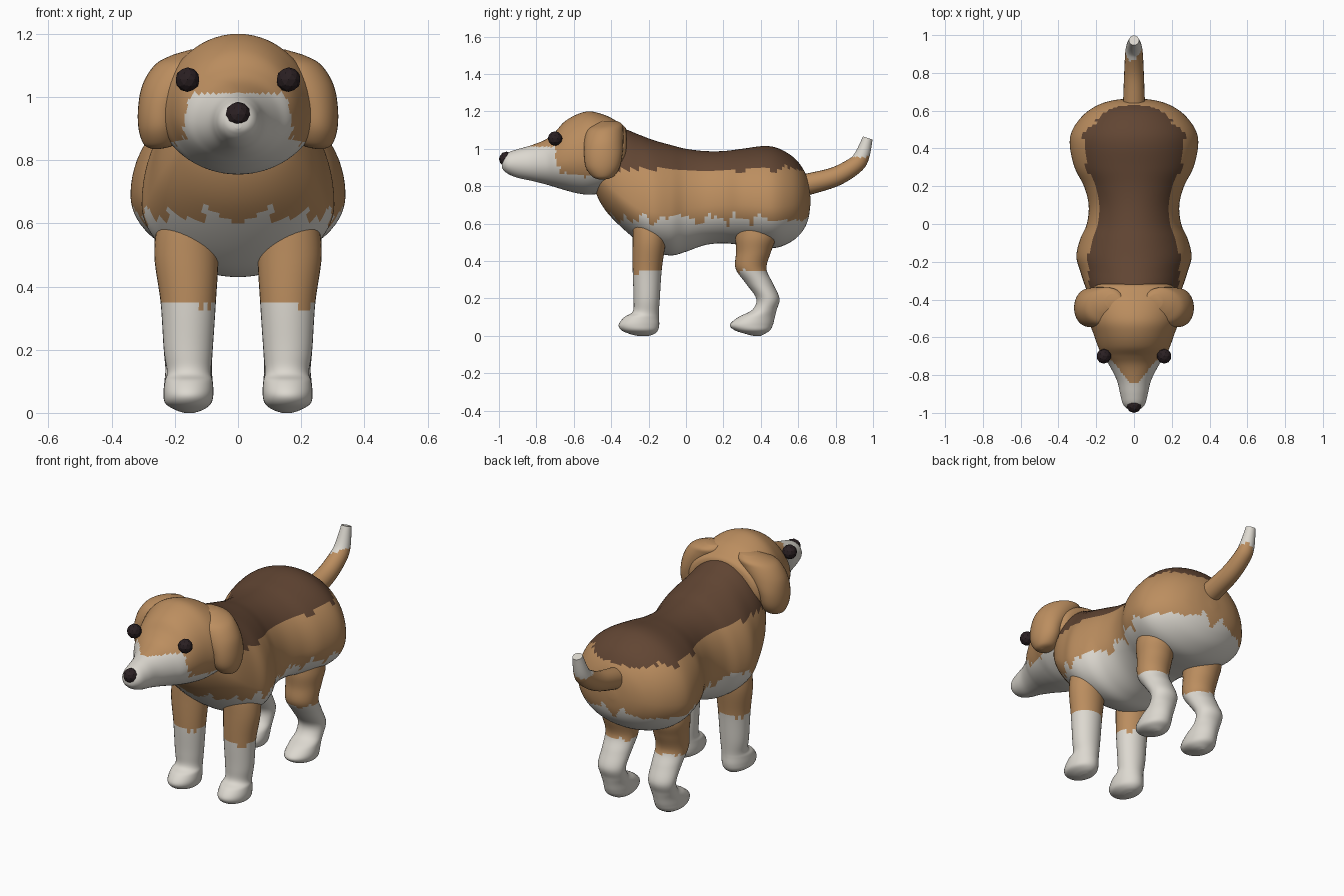
import bpy, bmesh, math
from mathutils import Vector

cube = bpy.data.objects.get("Cube")
if cube:
    bpy.data.objects.remove(cube, do_unlink=True)


def material(name, rgb):
    m = bpy.data.materials.new(name)
    m.use_nodes = True
    m.diffuse_color = (*rgb, 1)
    for node in m.node_tree.nodes:
        if node.type == 'BSDF_PRINCIPLED':
            node.inputs["Base Color"].default_value = (*rgb, 1)
            node.inputs["Roughness"].default_value = 0.8
    return m


TAN, BROWN, WHITE = 0, 1, 2
FUR = [material("tan fur", (.50, .27, .115)),
       material("dark brown fur", (.12, .06, .033)),
       material("white fur", (.72, .69, .63))]
BLACK = material("black", (.023, .014, .016))


def smooth_stations(stations, steps):
    """Catmull-Rom interpolation through a list of equal-length stations."""
    pts = [stations[0], *stations, stations[-1]]
    out = []
    for a, b, c, d in zip(pts, pts[1:], pts[2:], pts[3:]):
        for k in range(steps):
            t = k / steps
            out.append([q + t / 2 * (r - p + t * (2*p - 5*q + 4*r - s + t * (3*(q - r) + s - p)))
                        for p, q, r, s in zip(a, b, c, d)])
    return out + [list(stations[-1])]


def loft(name, stations, point, colour, steps=6, sides=48):
    """Skin rings; point(station, cos, sin) places a vertex, colour(centre) picks a fur."""
    bm = bmesh.new()
    angles = [2 * math.pi * i / sides for i in range(sides)]
    rings = [[bm.verts.new(point(s, math.cos(a), math.sin(a))) for a in angles]
             for s in smooth_stations(stations, steps)]
    for r0, r1 in zip(rings, rings[1:]):
        for i in range(sides):
            j = (i + 1) % sides
            bm.faces.new((r0[i], r0[j], r1[j], r1[i]))
    bm.faces.new(rings[0])
    bm.faces.new(rings[-1])
    bmesh.ops.recalc_face_normals(bm, faces=bm.faces[:])
    for f in bm.faces:
        f.smooth = True
        f.material_index = colour(f.calc_center_median())
    mesh = bpy.data.meshes.new(name)
    bm.to_mesh(mesh)
    bm.free()
    for m in FUR:
        mesh.materials.append(m)
    mesh.set_sharp_from_angle(angle=math.radians(50))
    obj = bpy.data.objects.new(name, mesh)
    bpy.context.collection.objects.link(obj)
    return obj


def ball(name, centre, radius):
    bm = bmesh.new()
    bmesh.ops.create_icosphere(bm, subdivisions=2, radius=radius)
    bmesh.ops.translate(bm, verts=bm.verts[:], vec=centre)
    mesh = bpy.data.meshes.new(name)
    bm.to_mesh(mesh)
    bm.free()
    mesh.materials.append(BLACK)
    bpy.context.collection.objects.link(bpy.data.objects.new(name, mesh))


def jag(t, size):
    """Ragged fur edge."""
    return size * ((t * 11) % 1 + .6 * math.sin(t * 37) - .5)


# Ring makers: across the length, across the height, and across a bent path
def trunk_point(s, c, n):
    y, top, bottom, half, wide = s
    return Vector((half * c, y, wide + n * ((top - wide) if n > 0 else (wide - bottom))))


def upright_point(side):
    def place(s, c, n):
        z, y0, y1, x0, x1 = s
        return Vector((side * ((x0 + x1) / 2 + c * (x1 - x0) / 2),
                       (y0 + y1) / 2 + n * (y1 - y0) / 2, z))
    return place


def tail_point(s, c, n):
    y, z, r, tilt = s
    return Vector((r * c, y - n * r * math.sin(tilt), z + n * r * math.cos(tilt)))


# Body: y, top, bottom, half width, height of widest point
def body_colour(p):
    if p.z < .625 + jag(abs(p.x) + p.y, .035):
        return WHITE
    ragged = jag(p.y, .02) if p.y > .25 else 0
    return BROWN if p.z > .89 + ragged and -.36 < p.y < .635 else TAN


loft("body", [
    (-.50, 1.00, .85, .08, .92), (-.48, 1.04, .76, .15, .88), (-.43, 1.08, .67, .20, .82),
    (-.35, 1.11, .585, .25, .75), (-.25, 1.075, .50, .285, .68), (-.17, 1.045, .45, .305, .66),
    (-.08, 1.02, .43, .285, .66), (0, 1.0, .45, .25, .68), (.1, .988, .485, .24, .69),
    (.2, .988, .495, .265, .7), (.3, 1.0, .485, .315, .7), (.42, 1.015, .47, .34, .69),
    (.5, 1.0, .475, .325, .69), (.58, .95, .515, .265, .7), (.63, .885, .57, .19, .71),
    (.655, .82, .63, .11, .72), (.665, .74, .70, .02, .72)],
    trunk_point, body_colour, sides=72)


# Head with muzzle
def head_colour(p):
    muzzle = p.z < 1.012 and p.y < -.69 + jag(p.z, .02)
    return WHITE if muzzle or p.z < .86 + jag(p.y, .012) else TAN


loft("head", [
    (-.985, .925, .90, .01, .912), (-.975, .955, .885, .04, .92), (-.95, .98, .865, .06, .92),
    (-.90, .998, .845, .073, .92), (-.83, 1.018, .83, .09, .92), (-.75, 1.05, .81, .13, .92),
    (-.70, 1.09, .795, .165, .93), (-.65, 1.145, .78, .19, .94), (-.58, 1.185, .762, .215, .95),
    (-.51, 1.2, .755, .24, .95), (-.42, 1.175, .77, .25, .95), (-.36, 1.14, .81, .235, .96),
    (-.325, 1.115, .87, .20, .98), (-.315, 1.08, .92, .15, 1.0)],
    trunk_point, head_colour, sides=64)
ball("nose", (0, -.96, .945), .04)

# Legs and ears: z, back and front limits in y, inner and outer limits in x
FRONT_LEG = [
    (.64, -.25, -.14, .11, .21), (.61, -.28, -.11, .07, .25), (.50, -.285, -.11, .062, .265),
    (.35, -.285, -.13, .07, .245), (.2, -.28, -.14, .08, .235), (.13, -.285, -.145, .085, .225),
    (.10, -.33, -.145, .08, .232), (.06, -.36, -.143, .078, .236), (.03, -.345, -.15, .085, .23),
    (.01, -.30, -.17, .11, .2), (0, -.26, -.20, .14, .17)]
HIND_LEG = [
    (.64, .32, .42, .11, .21), (.61, .28, .46, .08, .25), (.53, .265, .48, .062, .265),
    (.45, .268, .455, .065, .255), (.36, .265, .43, .07, .245), (.28, .32, .465, .075, .237),
    (.2, .375, .50, .08, .235), (.14, .355, .485, .083, .23), (.10, .28, .475, .08, .233),
    (.06, .235, .465, .078, .236), (.03, .26, .45, .085, .23), (.01, .32, .42, .11, .2),
    (0, .36, .40, .14, .17)]
EAR = [
    (.835, -.46, -.44, .25, .27), (.85, -.50, -.39, .20, .298), (.90, -.535, -.355, .18, .315),
    (.97, -.545, -.34, .16, .316), (1.04, -.545, -.335, .10, .302), (1.10, -.53, -.335, .05, .265),
    (1.13, -.49, -.34, .05, .215), (1.15, -.45, -.37, .06, .15)]


def sock_colour(p):
    return WHITE if p.z < .342 + jag(p.x + p.y, .015) else TAN


for label, side in (("left", 1), ("right", -1)):
    place = upright_point(side)
    loft(label + "_front_leg", FRONT_LEG, place, sock_colour, sides=32)
    loft(label + "_hind_leg", HIND_LEG, place, sock_colour, sides=32)
    loft(label + "_ear", EAR, place, lambda p: TAN, sides=32)
    ball(label + "_eye", (side * .16, -.70, 1.055), .039)

# Tail: y, z, radius, tilt of the path
loft("tail", [(.58, .795, .06, .2), (.67, .815, .057, .25), (.80, .852, .052, .4),
              (.90, .91, .047, .75), (.94, .96, .041, 1.1), (.972, 1.058, .027, 1.25)],
     tail_point, lambda p: WHITE if p.z > .945 + jag(p.x * 2, .02) else TAN, sides=20)
